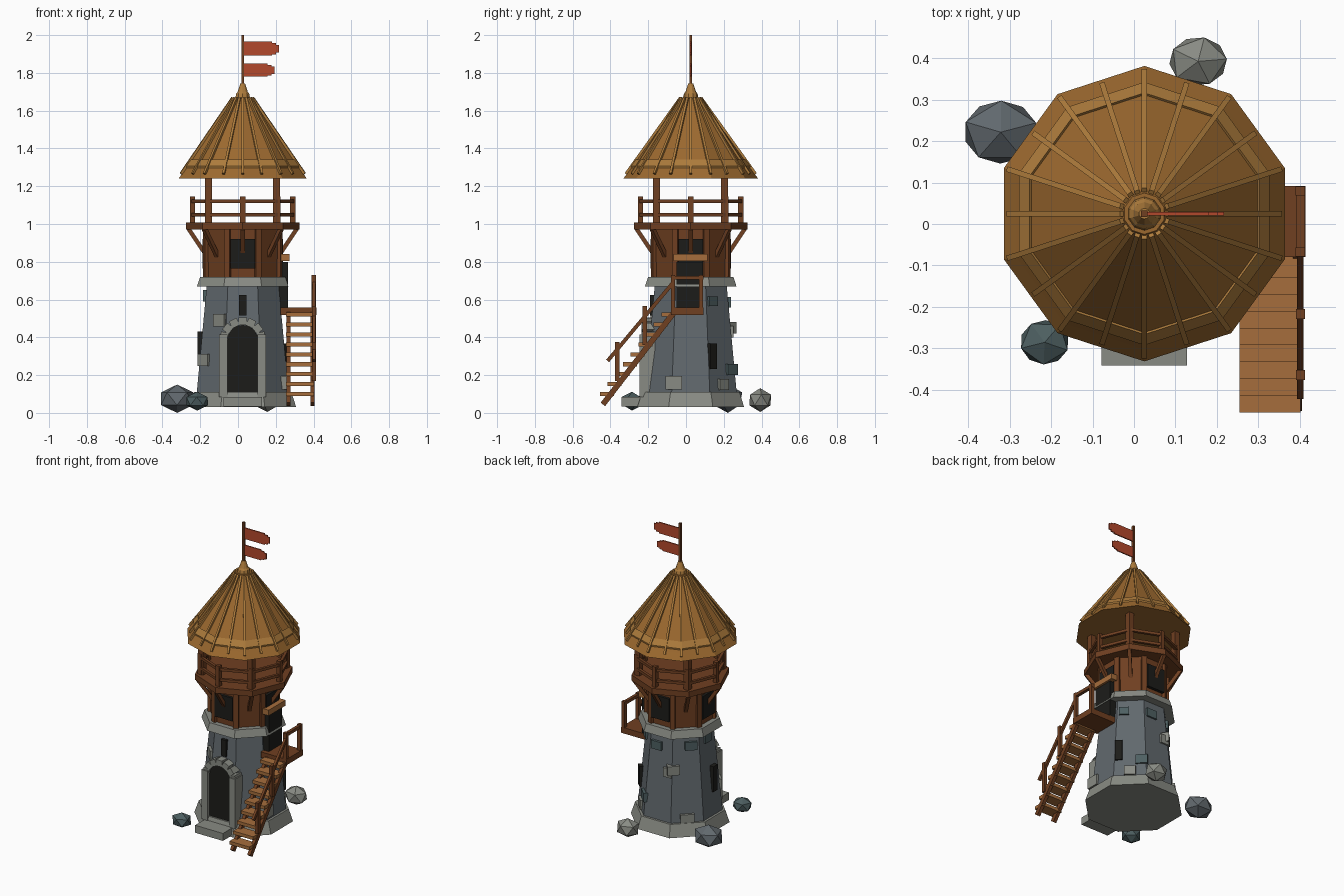
import bpy, bmesh, math
from mathutils import Vector, Matrix

if "Cube" in bpy.data.objects:
    bpy.data.objects.remove(bpy.data.objects["Cube"])

C = Vector((0.025, 0.025, 0))          # tower axis


def mat(name, r, g, b):
    m = bpy.data.materials.new(name)
    m.diffuse_color = (r, g, b, 1)
    m.use_nodes = True
    m.node_tree.nodes["Principled BSDF"].inputs["Base Color"].default_value = m.diffuse_color
    return m


SLATE = mat("slate", .12, .14, .155)
PALE = mat("pale_stone", .25, .26, .23)
BLUE = mat("blue_stone", .075, .115, .12)
WOOD = mat("dark_wood", .16, .05, .015)
PLANK = mat("light_wood", .38, .155, .045)
THATCH = mat("thatch", .33, .14, .028)
REED = mat("reed", .42, .2, .045)
BLACK = mat("opening", .012, .012, .01)
RED = mat("flag_red", .45, .065, .025)


def finish(name, bm, m):
    bmesh.ops.recalc_face_normals(bm, faces=bm.faces)
    me = bpy.data.meshes.new(name)
    bm.to_mesh(me)
    bm.free()
    me.materials.append(m)
    ob = bpy.data.objects.new(name, me)
    bpy.context.collection.objects.link(ob)
    return ob


def box(name, c, s, m, rot=None):
    bm = bmesh.new()
    bmesh.ops.create_cube(bm, size=1)
    R = rot.to_4x4() if rot else Matrix.Identity(4)
    bm.transform(Matrix.Translation(c) @ R @ Matrix.Diagonal((*s, 1)))
    return finish(name, bm, m)


def span(name, x0, x1, y0, y1, z0, z1, m):
    return box(name, ((x0 + x1) / 2, (y0 + y1) / 2, (z0 + z1) / 2), (x1 - x0, y1 - y0, z1 - z0), m)


def bar(name, p, q, w, h, m):
    # square bar from p to q; w is horizontal width
    p, q = Vector(p), Vector(q)
    d = (q - p).normalized()
    up = Vector((0, 0, 1)) if abs(d.z) < .999 else Vector((0, 1, 0))
    s = d.cross(up).normalized()
    rot = Matrix((d, s, d.cross(s))).transposed()
    return box(name, (p + q) / 2, ((q - p).length, w, h), m, rot)


def polar(r, deg, z):
    a = math.radians(deg)
    return C + Vector((r * math.cos(a), r * math.sin(a), z))


def lathe(name, prof, n, start, m, ring=False):
    # n-sided solid from (corner radius, z) points
    bm = bmesh.new()
    rows = [[bm.verts.new(polar(r, start + 360 * i / n, z)) for i in range(n)] for r, z in prof]
    pairs = list(zip(rows, rows[1:])) + ([(rows[-1], rows[0])] if ring else [])
    for a, b in pairs:
        for i in range(n):
            j = (i + 1) % n
            bm.faces.new((a[i], a[j], b[j], b[i]))
    if not ring:
        bm.faces.new(rows[0])
        bm.faces.new(rows[-1])
    return finish(name, bm, m)


def on_face(name, deg, off, z, w, h, m, proud=.015, depth=.05, a=None):
    # block set into the wall face that looks towards deg
    a = (.243 - (z - .1) * .093 if a is None else a) + proud - depth / 2
    t = math.radians(deg)
    c = polar(a, deg, z) + Vector((-math.sin(t), math.cos(t), 0)) * off
    return box(name, c, (depth, w, h), m, Matrix.Rotation(t, 3, 'Z'))


K = 1 / math.cos(math.pi / 8)          # octagon flat-to-corner factor

# stone tower
lathe("stone_base", [(.283 * K, .03), (.258 * K, .11)], 8, 22.5, PALE)
lathe("stone_body", [(.244 * K, .1), (.189 * K, .69)], 8, 22.5, SLATE)
lathe("stone_collar", [(.242 * K, .67), (.226 * K, .72)], 8, 22.5, PALE)

# loose wall blocks: face angle, offset, height, width, block height, material
for i, (d, o, z, w, h, m) in enumerate([
        (225, .04, .49, .08, .065, PALE), (225, -.06, .28, .075, .065, PALE),
        (0, -.09, .16, .085, .07, PALE), (45, .07, .23, .075, .06, BLUE),
        (45, -.04, .59, .06, .05, BLUE), (90, -.03, .585, .075, .055, BLUE),
        (90, .06, .43, .06, .06, PALE), (135, -.08, .45, .075, .06, PALE),
        (135, .03, .6, .075, .055, BLUE), (135, 0, .13, .085, .07, PALE),
        (180, 0, .62, .06, .06, BLUE), (45, 0, .15, .07, .06, PALE)]):
    on_face(f"wall_block_{i}", d, o, z, w, h, m)

# arrow slits
on_face("slit_front", 270, 0, .57, .038, .11, BLACK)
on_face("slit_left", 180, .03, .345, .045, .17, BLACK, .02)
on_face("slit_back_right", 45, -.07, .30, .045, .135, BLACK, .018)

# arched doorway
bm = bmesh.new()
pts = [(-.08, .09), (.08, .09)] + [(.08 * math.cos(k * math.pi / 10), .385 + .08 * math.sin(k * math.pi / 10)) for k in range(11)]
f = bm.faces.new([bm.verts.new((.025 + x, -.222, z)) for x, z in pts])
g = bmesh.ops.extrude_face_region(bm, geom=[f])
bmesh.ops.translate(bm, vec=(0, .06, 0), verts=[v for v in g["geom"] if isinstance(v, bmesh.types.BMVert)])
finish("door_opening", bm, BLACK)
for s in (-1, 1):
    box(f"door_jamb_{s}", (.025 + s * .102, -.205, .25), (.045, .08, .33), PALE)
for k in range(7):
    t = math.radians(12 + 26 * k)
    box(f"arch_stone_{k}", (.025 + .1 * math.cos(t), -.2, .385 + .1 * math.sin(t)), (.042, .07, .043), PALE,
        Matrix.Rotation(-t, 3, 'Y'))
span("door_step", -.078, .128, -.342, -.2, .035, .085, PALE)

# timber storey
lathe("timber_wall", [(.193 * K, .7), (.198 * K, .98)], 8, 22.5, WOOD)
for i in range(8):
    a = 22.5 + 45 * i
    on_face(f"timber_post_{i}", a, 0, .845, .032, .27, WOOD, .012, .035, .21)
    b = 45 * i
    bar(f"brace_{i}", polar(.19, b, .83), polar(.287, b, .975), .022, .022, WOOD)
for d in (0, 90, 180, 270):
    on_face(f"window_{d}", d, 0, .843, .13, .155, BLACK, .014, .04, .2)

# balcony
lathe("balcony_deck", [(.3, .97), (.3, 1.008)], 8, 0, WOOD)
for i in range(8):
    a = 45 * i
    bar(f"rail_post_{i}", polar(.265, a, 1), polar(.265, a, 1.145), .027, .027, WOOD)
    for z in (1.05, 1.12):
        bar(f"balcony_rail_{i}_{z}", polar(.268, a, z), polar(.268, a + 45, z), .018, .018, WOOD)
for sx in (-1, 1):
    for sy in (-1, 1):
        box(f"roof_post_{sx}_{sy}", C + Vector((sx * .18, sy * .18, 1.125)), (.037, .037, .25), WOOD)

# roof with reed ribs and eave band
lathe("roof", [(.357, 1.24), (.328, 1.28), (.05, 1.67)], 10, 90, THATCH)
lathe("eave_band", [(.315, 1.285), (.318, 1.306), (.292, 1.342), (.28, 1.33)], 10, 90, REED, True)
for i in range(20):
    a = 90 + 18 * i
    k = 1 if i % 2 == 0 else math.cos(math.pi / 10)
    bar(f"roof_rib_{i}", polar(.343 * k, a, 1.265), polar(.055 * k, a, 1.667), .013, .016, REED)
lathe("roof_cap", [(.045, 1.65), (.036, 1.69), (.028, 1.7), (.013, 1.745)], 10, 90, REED)

# flagpole and pennants
bar("flagpole", polar(0, 0, 1.72), polar(0, 0, 2), .015, .015, WOOD)
for i, (z, h, x) in enumerate([(1.928, .074, .18), (1.815, .07, .155)]):
    span(f"flag_{i}", .03, x, .021, .029, z - h / 2, z + h / 2, RED)
    span(f"flag_tail_{i}", x, x + .022, .021, .029, z - h * .4, z + h * .4, RED)
    span(f"flag_tip_{i}", x + .022, x + .038, .021, .029, z - h * .28, z + h * .28, RED)

# upper side door and landing
span("side_door", .19, .264, -.05, .09, .555, .8, BLACK)
span("side_lintel", .2, .273, -.065, .113, .805, .842, PLANK)
span("landing", .225, .415, -.08, .092, .518, .557, WOOD)
for y in (-.068, .08):
    span(f"landing_post_{y}", .39, .413, y - .011, y + .011, .52, .73, WOOD)
span("landing_rail", .392, .412, -.08, .092, .705, .725, WOOD)

# stairs
for x in (.268, .395):
    bar(f"stringer_{x}", (x, -.44, .045), (x, -.065, .53), .022, .03, WOOD)
for i in range(9):
    y, z = -.418 + i * .0405, .1 + i * .0525
    span(f"tread_{i}", .255, .402, y - .037, y + .037, z - .011, z + .011, PLANK)
for y, z0, z1 in ((-.365, .17, .375), (-.218, .36, .565)):
    span(f"stair_post_{y}", .391, .413, y - .012, y + .012, z0, z1, WOOD)
bar("handrail", (.402, -.415, .275), (.402, -.068, .69), .016, .02, WOOD)

# boulders
for i, (x, y, z, rx, ry, rz, m, t) in enumerate([
        (-.322, .222, .075, .1, .085, .075, SLATE, .3), (-.216, -.286, .062, .066, .06, .05, BLUE, .9),
        (.155, .393, .068, .078, .066, .063, PALE, .1)]):
    bm = bmesh.new()
    bmesh.ops.create_icosphere(bm, subdivisions=1, radius=1)
    bm.transform(Matrix.Translation((x, y, z)) @ Matrix.Diagonal((rx, ry, rz, 1)) @ Matrix.Rotation(t, 4, 'Z'))
    finish(f"boulder_{i}", bm, m)
